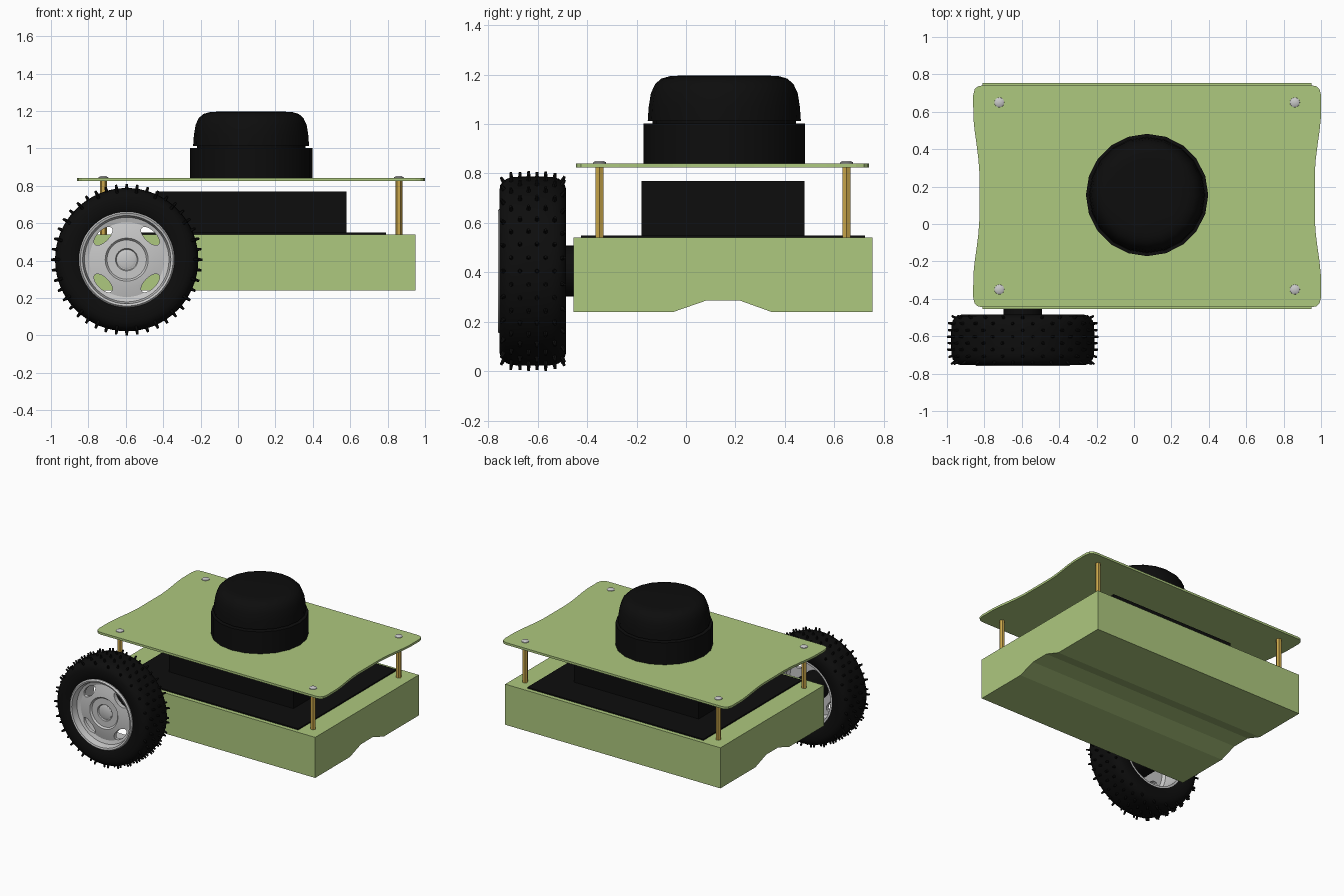
import bpy, bmesh
from math import pi, sin, cos, radians
from mathutils import Matrix, Vector

if "Cube" in bpy.data.objects:
    bpy.data.objects.remove(bpy.data.objects["Cube"])


def material(name, r, g, b):
    m = bpy.data.materials.new(name)
    m.diffuse_color = (r, g, b, 1)
    m.use_nodes = True
    m.node_tree.nodes["Principled BSDF"].inputs["Base Color"].default_value = m.diffuse_color
    return m


GREEN = material("pale green", 0.42, 0.58, 0.21)
BLACK = material("black", 0.004, 0.004, 0.004)
SILVER = material("silver", 0.58, 0.58, 0.58)
BRASS = material("brass", 0.60, 0.39, 0.07)

CX, CY = 0.07, 0.15                      # body centre
WHEEL = Vector((-0.595, -0.62, 0.405))   # wheel centre
TO_Y = Matrix.Rotation(radians(90), 4, 'X')   # local +z becomes world -y


def finish(name, bm, mat, smooth=None):
    bmesh.ops.recalc_face_normals(bm, faces=bm.faces)
    me = bpy.data.meshes.new(name)
    bm.to_mesh(me)
    bm.free()
    if smooth:
        me.shade_smooth()
        me.set_sharp_from_angle(angle=radians(smooth))
    me.materials.append(mat)
    ob = bpy.data.objects.new(name, me)
    bpy.context.collection.objects.link(ob)
    return ob


def box(name, lo, hi, mat):
    lo, hi = Vector(lo), Vector(hi)
    bm = bmesh.new()
    bmesh.ops.create_cube(bm, size=1, matrix=Matrix.Translation((lo + hi) / 2)
                          @ Matrix.Diagonal((*(hi - lo), 1)))
    return finish(name, bm, mat)


def prism(name, pts, offset, mat):
    bm = bmesh.new()
    f = bm.faces.new([bm.verts.new(p) for p in pts])
    ext = bmesh.ops.extrude_face_region(bm, geom=[f], use_keep_orig=True)
    bmesh.ops.translate(bm, vec=offset,
                        verts=[v for v in ext['geom'] if isinstance(v, bmesh.types.BMVert)])
    return finish(name, bm, mat)


def lathe(name, profile, segs, mat, matrix, closed=False, smooth=35):
    """Spin (radius, height) points about local z; caps the ends unless closed."""
    bm = bmesh.new()
    rings = [[bm.verts.new((r * cos(2 * pi * i / segs), r * sin(2 * pi * i / segs), h))
              for i in range(segs)] for r, h in profile]
    for a, b in zip(rings, rings[1:] + (rings[:1] if closed else [])):
        for i in range(segs):
            j = (i + 1) % segs
            bm.faces.new((a[i], a[j], b[j], b[i]))
    if not closed:
        bm.faces.new(rings[0])
        bm.faces.new(rings[-1])
    bm.transform(matrix)
    return finish(name, bm, mat, smooth)


# chassis: box with a shallow groove along the underside
side = [(-0.455, 0.24), (-0.05, 0.24), (0.08, 0.285), (0.22, 0.285),
        (0.345, 0.24), (0.755, 0.24), (0.755, 0.54), (-0.455, 0.54)]
prism("chassis", [(-0.81, y, z) for y, z in side], (1.76, 0, 0), GREEN)

# electronics on the chassis
box("base_pad", (-0.65, -0.425, 0.538), (0.79, 0.725, 0.549), BLACK)
box("battery_block", (-0.44, -0.18, 0.545), (0.58, 0.48, 0.77), BLACK)

# top plate: mirrored quarter outline with waisted ends and rounded corners
quarter = [(0.897, 0.07), (0.897, 0.13), (0.902, 0.20), (0.912, 0.28), (0.922, 0.35),
           (0.929, 0.42), (0.93, 0.54), (0.922, 0.573), (0.905, 0.588), (0.88, 0.593)]
half = quarter + [(-x, y) for x, y in reversed(quarter)]
outline = half + [(-x, -y) for x, y in half]
prism("top_plate", [(CX + x, CY - 0.002 + y, 0.825) for x, y in outline], (0, 0, 0.016), GREEN)

# standoffs and screw heads
for sx in (-1, 1):
    for sy in (-1, 1):
        at = Matrix.Translation((CX + sx * 0.79, CY + sy * 0.5, 0))
        lathe("standoff", [(0.019, 0.535), (0.019, 0.828)], 6, BRASS, at, smooth=None)
        lathe("screw_head", [(0.027, 0.838), (0.026, 0.845), (0.016, 0.851)], 16, SILVER, at)

# lidar: drum base, narrow neck and rounded cap
at = Matrix.Translation((CX, CY + 0.005, 0))
lathe("lidar_base", [(0.327, 0.84), (0.327, 1.003)], 20, BLACK, at)
lathe("lidar_neck", [(0.29, 1.0), (0.29, 1.02)], 20, BLACK, at)
lathe("lidar_cap", [(0.31, 1.012), (0.306, 1.07), (0.297, 1.125), (0.28, 1.162),
                    (0.255, 1.184), (0.22, 1.194), (0.18, 1.196)], 20, BLACK, at)

# tyre
hub = Matrix.Translation(WHEEL) @ TO_Y
right = [(0.383, 0.03), (0.381, 0.075), (0.374, 0.105), (0.355, 0.127),
         (0.33, 0.135), (0.28, 0.135), (0.25, 0.12)]
lathe("tyre", right + [(r, -h) for r, h in reversed(right)], 64, BLACK, hub, closed=True)

# tread knobs in staggered columns
bm = bmesh.new()
columns = [(-0.118, 0.364, -30), (-0.087, 0.378, -8), (-0.052, 0.381, 0), (-0.017, 0.382, 0),
           (0.017, 0.382, 0), (0.052, 0.381, 0), (0.087, 0.378, 8), (0.118, 0.364, 30)]
for c, (h, r, tilt) in enumerate(columns):
    for i in range(22):
        a = 2 * pi * (i + 0.5 * (c % 2)) / 22 - pi / 2
        m = (hub @ Matrix.Rotation(a, 4, 'Z') @ Matrix.Translation((r, 0, h))
             @ Matrix.Rotation(radians(90 - tilt), 4, 'Y') @ Matrix.Translation((0, 0, 0.008)))
        bmesh.ops.create_cone(bm, cap_ends=True, segments=6, radius1=0.010,
                              radius2=0.006, depth=0.029, matrix=m)
finish("tread_knobs", bm, BLACK)

# rim: open barrel with a dished front face, then four slots cut through it
rim = lathe("wheel_rim", [(0.256, -0.12), (0.256, 0.13), (0.248, 0.14), (0.236, 0.136),
                          (0.226, 0.09), (0.20, 0.082), (0.15, 0.094), (0.115, 0.098),
                          (0.105, 0.086), (0.06, 0.086), (0.055, 0.078), (0.02, 0.078),
                          (0.02, 0.06), (0.22, 0.06), (0.236, 0.04), (0.236, -0.12)],
            48, SILVER, hub, closed=True, smooth=30)
bm = bmesh.new()
for k in range(4):
    m = (hub @ Matrix.Rotation(pi / 4 + k * pi / 2, 4, 'Z') @ Matrix.Translation((0.178, 0, 0.08))
         @ Matrix.Diagonal((0.03, 0.063, 1, 1)))
    bmesh.ops.create_cone(bm, cap_ends=True, segments=20, radius1=1, radius2=1,
                          depth=0.1, matrix=m)
cutter = finish("slot_cutter", bm, SILVER)
cutter.hide_render = True
cutter.hide_set(True)
cut = rim.modifiers.new("slots", 'BOOLEAN')
cut.operation = 'DIFFERENCE'
cut.solver = 'EXACT'
cut.object = cutter

# hub cap and axle housing
lathe("hub_cap", [(0.05, 0.055), (0.05, 0.079), (0.04, 0.083)], 32, SILVER, hub)
lathe("axle_housing", [(0.103, -0.175), (0.103, 0.055)], 32, BLACK, hub)
